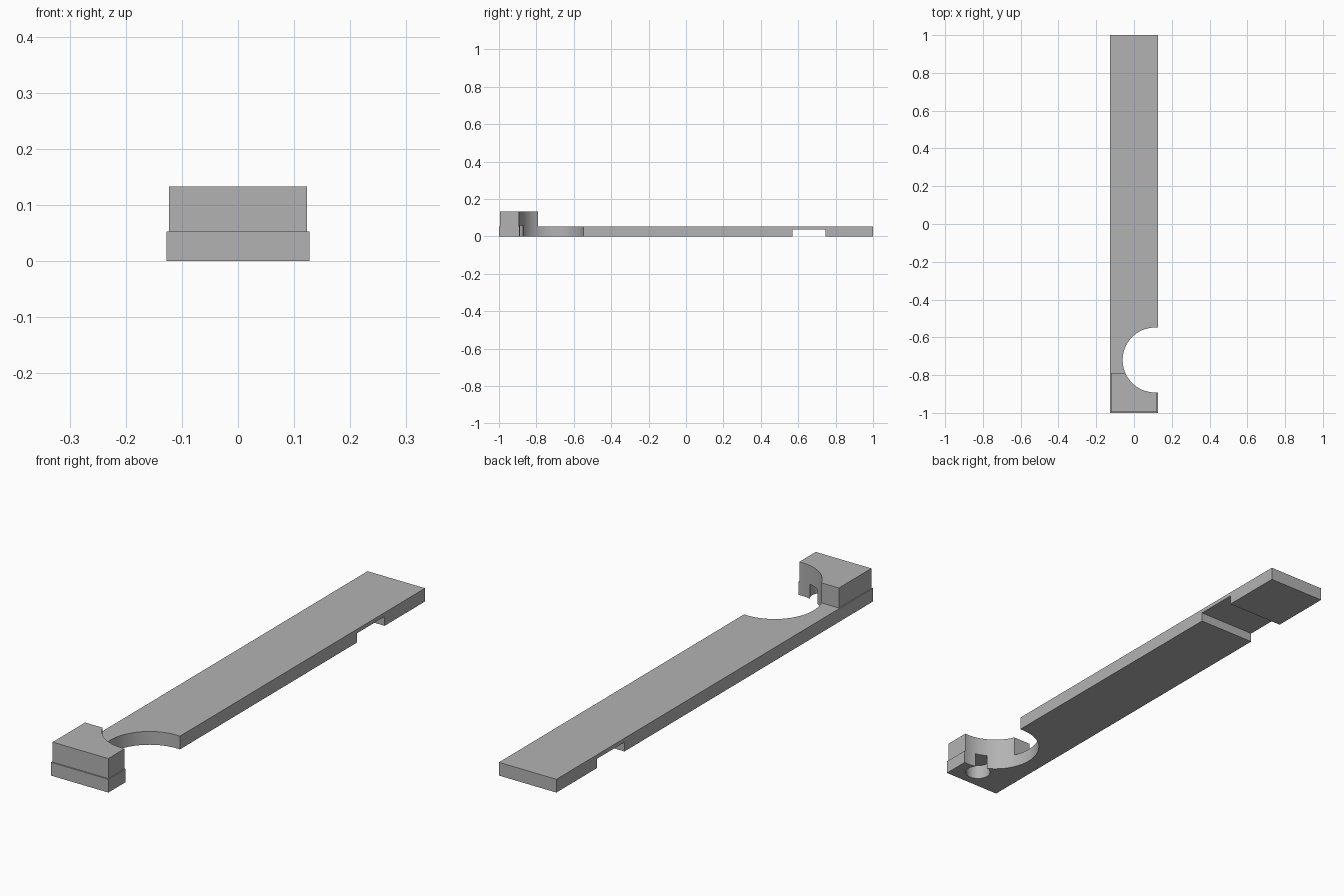
import bpy, bmesh
from mathutils import Matrix, Vector

cube = bpy.data.objects.get("Cube")
if cube:
    bpy.data.objects.remove(cube, do_unlink=True)

grey = bpy.data.materials.new("plain grey")
grey.use_nodes = True
colour = (0.45, 0.45, 0.45, 1)
grey.diffuse_color = colour
grey.node_tree.nodes["Principled BSDF"].inputs["Base Color"].default_value = colour


def add_object(name, bm):
    mesh = bpy.data.meshes.new(name)
    bm.to_mesh(mesh)
    bm.free()
    mesh.materials.append(grey)
    obj = bpy.data.objects.new(name, mesh)
    bpy.context.collection.objects.link(obj)
    return obj


def box(name, low, high):
    low, high = Vector(low), Vector(high)
    bm = bmesh.new()
    place = Matrix.Translation((low + high) / 2) @ Matrix.Diagonal((*(high - low), 1))
    bmesh.ops.create_cube(bm, size=1, matrix=place)
    return add_object(name, bm)


def cylinder(name, x, y, radius, bottom, top, sides):
    bm = bmesh.new()
    bmesh.ops.create_cone(bm, cap_ends=True, segments=sides, radius1=radius, radius2=radius,
                          depth=top - bottom,
                          matrix=Matrix.Translation((x, y, (bottom + top) / 2)))
    return add_object(name, bm)


def boolean(target, other, operation):
    mod = target.modifiers.new(other.name, 'BOOLEAN')
    mod.operation = operation
    mod.solver = 'EXACT'
    mod.object = other
    bpy.context.view_layer.objects.active = target
    bpy.ops.object.modifier_apply(modifier=mod.name)
    bpy.data.objects.remove(other, do_unlink=True)


# Long flat arm with the raised end block
arm = box("arm", (-0.127, -1, 0), (0.127, 1, 0.053))
boolean(arm, box("end_block", (-0.123, -0.995, 0.02), (0.123, -0.79, 0.133)), 'UNION')

# Round side cutout, blind hole that breaks into it, and cross slot underneath
boolean(arm, cylinder("side_cutout", 0.112, -0.72, 0.172, -0.1, 0.3, 96), 'DIFFERENCE')
boolean(arm, cylinder("blind_hole", 0.036, -0.918, 0.048, -0.1, 0.058, 48), 'DIFFERENCE')
boolean(arm, box("cross_slot", (-0.3, 0.57, -0.1), (0.3, 0.745, 0.037)), 'DIFFERENCE')

# Smooth curved walls, keep hard edges
bpy.ops.object.select_all(action='DESELECT')
arm.select_set(True)
bpy.context.view_layer.objects.active = arm
bpy.ops.object.shade_smooth_by_angle(angle=0.5)
